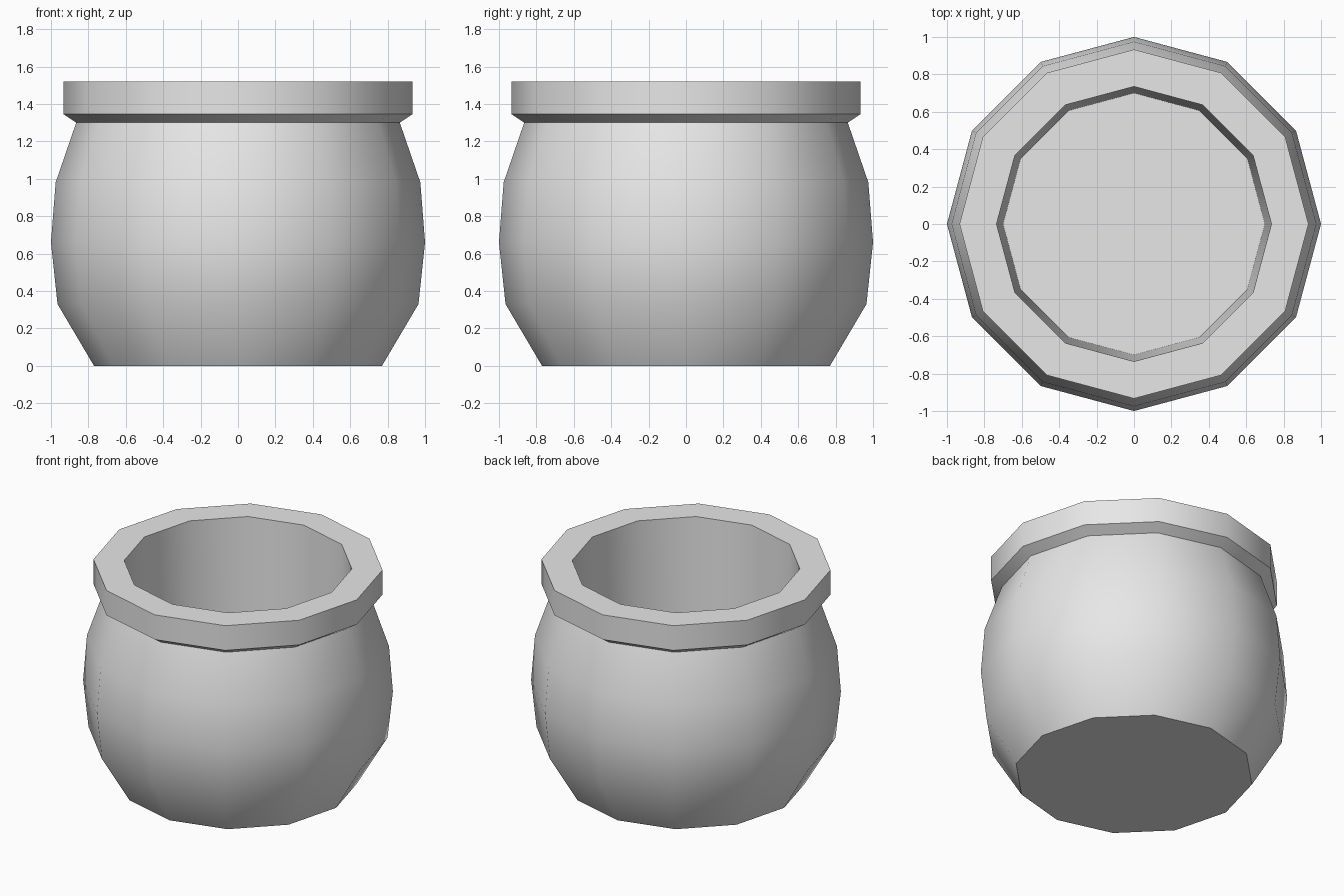
import bpy
import bmesh
from math import cos, sin, tau, radians

if "Cube" in bpy.data.objects:
    bpy.data.objects.remove(bpy.data.objects["Cube"])

SIDES = 12

# Plain grey clay
clay = bpy.data.materials.new("grey_clay")
clay.use_nodes = True
grey = (0.8, 0.8, 0.8, 1)
clay.diffuse_color = grey
clay.node_tree.nodes["Principled BSDF"].inputs["Base Color"].default_value = grey


def lathe(name, profile):
    """Revolve a (radius, height) profile, capping both ends with flat discs."""
    bm = bmesh.new()
    rings = [[bm.verts.new((r * cos(tau * i / SIDES), r * sin(tau * i / SIDES), z))
              for i in range(SIDES)] for r, z in profile]
    for low, high in zip(rings, rings[1:]):
        for i in range(SIDES):
            j = (i + 1) % SIDES
            bm.faces.new((low[i], low[j], high[j], high[i]))
    bm.faces.new(rings[0][::-1])
    bm.faces.new(rings[-1])
    mesh = bpy.data.meshes.new(name)
    bm.to_mesh(mesh)
    bm.free()
    mesh.materials.append(clay)
    obj = bpy.data.objects.new(name, mesh)
    bpy.context.collection.objects.link(obj)
    bpy.ops.object.select_all(action="DESELECT")
    obj.select_set(True)
    bpy.context.view_layer.objects.active = obj
    bpy.ops.object.shade_smooth_by_angle(angle=radians(40))
    return obj


body = [(0.77, 0), (0.965, 0.33), (1.0, 0.66), (0.975, 0.98), (0.865, 1.30)]
rim = [(0.933, 1.345), (0.933, 1.52), (0.735, 1.52)]
hollow = [(0.70, 0.15)]

# One continuous shell: rounded body, flared rim and tapered hollow
lathe("pot", body + rim + hollow)
